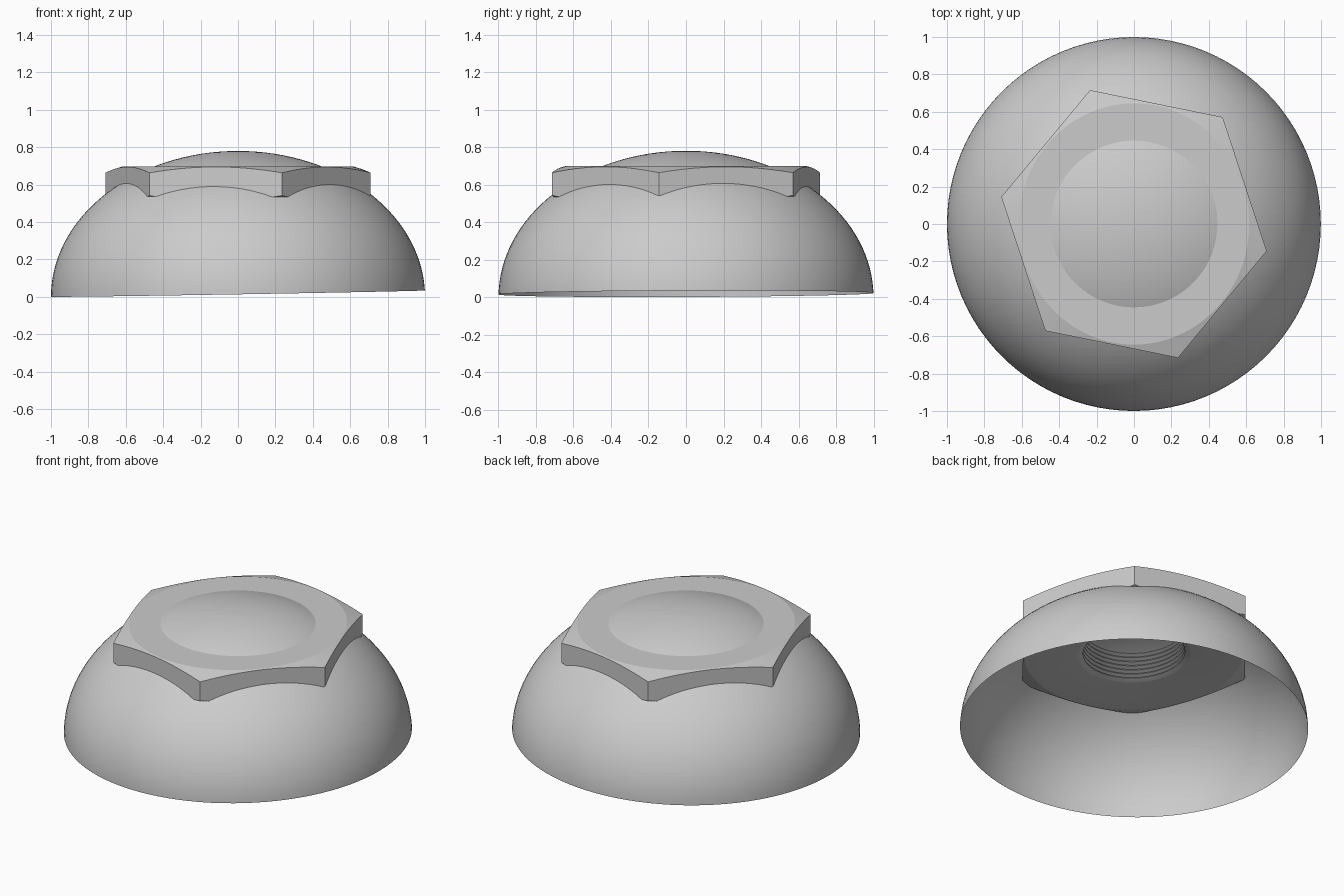
import bpy, bmesh
from math import cos, sin, pi, radians
from mathutils import Vector

cube = bpy.data.objects.get("Cube")
if cube:
    bpy.data.objects.remove(cube, do_unlink=True)

grey = bpy.data.materials.new("plain grey")
grey.use_nodes = True
COLOUR = (0.6, 0.6, 0.6, 1)
grey.diffuse_color = COLOUR
grey.node_tree.nodes["Principled BSDF"].inputs["Base Color"].default_value = COLOUR


def finish(name, bm, angle):
    mesh = bpy.data.meshes.new(name)
    bm.to_mesh(mesh)
    bm.free()
    mesh.materials.append(grey)
    obj = bpy.data.objects.new(name, mesh)
    bpy.context.collection.objects.link(obj)
    bpy.ops.object.select_all(action="DESELECT")
    bpy.context.view_layer.objects.active = obj
    obj.select_set(True)
    bpy.ops.object.shade_smooth_by_angle(angle=radians(angle))
    return obj


# Hollow dome: flattened sphere, open below, cut by a slightly tilted plane
bm = bmesh.new()
bmesh.ops.create_uvsphere(bm, u_segments=96, v_segments=64, radius=1)
bmesh.ops.scale(bm, vec=(1, 1, 0.78), verts=bm.verts)
bmesh.ops.bisect_plane(bm, geom=bm.verts[:] + bm.edges[:] + bm.faces[:],
                       plane_co=(0, 0, 0.0175), plane_no=Vector((-0.017, -0.004, 1)),
                       clear_inner=True)
finish("dome_shell", bm, 30)

# Hex nut set into the dome: a closed profile swept round a hexagonal outline
BOTTOM, TOP = 0.507, 0.698
CORNER, FLAT, SQUASH = 0.757, 0.645, 0.955
HOLE, CREST, THREADS = 0.33, 0.30, 7
START, STEPS = radians(49), 16


def nut_profile(angle):
    """Radius and height pairs of the nut section in one direction."""
    outer = CORNER * cos(pi / 6) / cos(angle % (pi / 3) - pi / 6)
    drop = (outer - FLAT) * 0.31
    points = [(FLAT, BOTTOM), (outer, BOTTOM + drop), (outer, TOP - drop), (FLAT, TOP),
              (HOLE + 0.01, TOP)]
    # threaded bore, from the top down
    pitch = (TOP - BOTTOM) / THREADS
    for i in range(THREADS):
        z = TOP - i * pitch
        points += [(HOLE, z - 0.1 * pitch), (CREST, z - 0.45 * pitch),
                   (CREST, z - 0.6 * pitch), (HOLE, z - 0.95 * pitch)]
    return points + [(HOLE + 0.01, BOTTOM)]


bm = bmesh.new()
columns = []
for i in range(6 * STEPS):
    a = i * pi / 3 / STEPS
    c, s = cos(a + START) * SQUASH, sin(a + START)
    columns.append([bm.verts.new((r * c, r * s, z)) for r, z in nut_profile(a)])
for i, right in enumerate(columns):
    left = columns[i - 1]
    for j in range(len(right)):
        bm.faces.new((left[j - 1], right[j - 1], right[j], left[j]))
bmesh.ops.recalc_face_normals(bm, faces=bm.faces)
finish("hex_nut", bm, 12)
